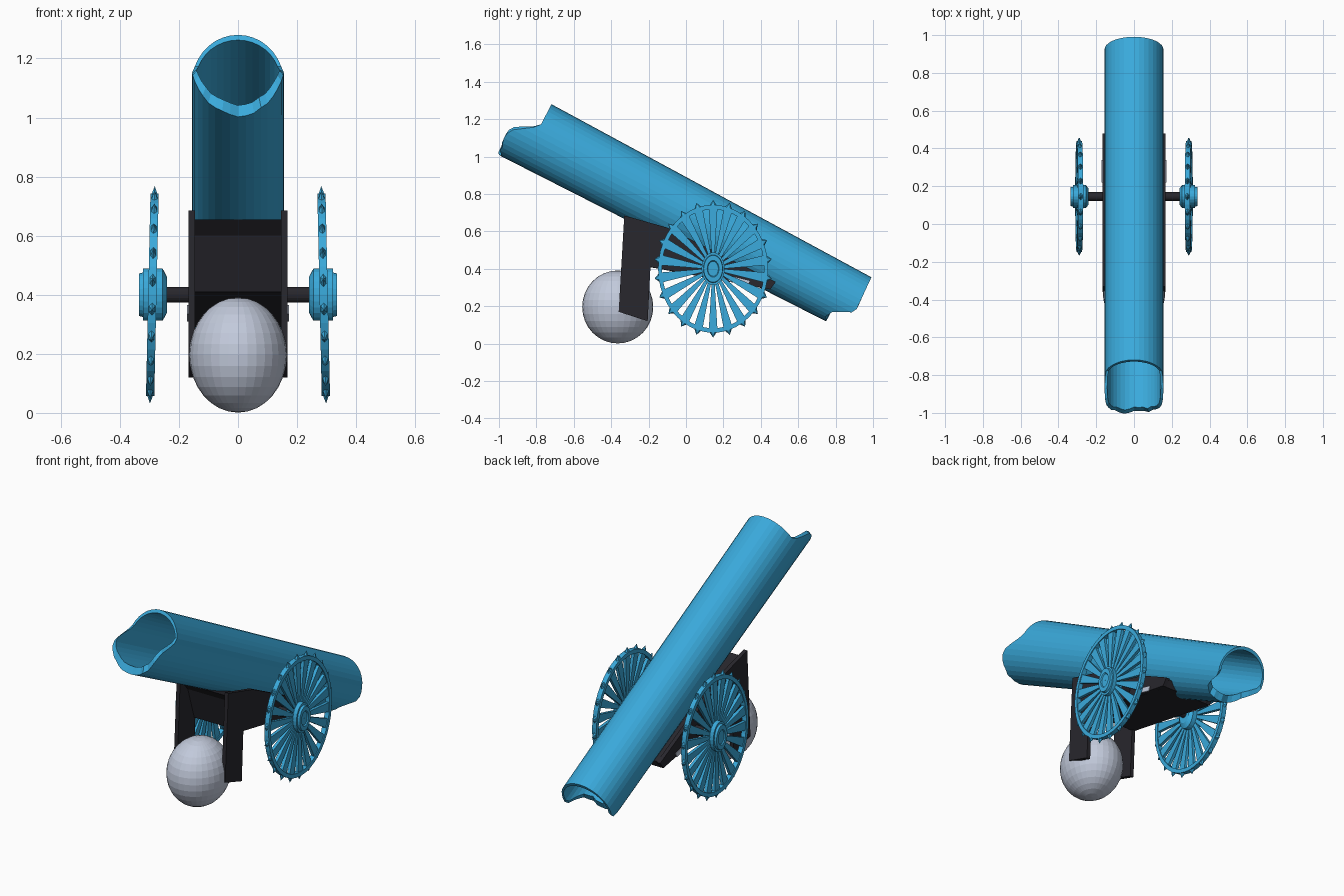
import bpy, bmesh, math, random
from mathutils import Vector

if "Cube" in bpy.data.objects:
    bpy.data.objects.remove(bpy.data.objects["Cube"])
random.seed(4)

def mat(name, c):
    m = bpy.data.materials.new(name)
    m.diffuse_color = (*c, 1)
    m.use_nodes = True
    m.node_tree.nodes["Principled BSDF"].inputs["Base Color"].default_value = m.diffuse_color
    return m

BLUE = mat("sky blue", (0.042, 0.40, 0.71))
BLACK = mat("soft black", (0.021, 0.020, 0.026))
GREY = mat("pale grey", (0.54, 0.59, 0.71))

def finish(bm, name, m):
    bmesh.ops.recalc_face_normals(bm, faces=bm.faces)
    me = bpy.data.meshes.new(name)
    bm.to_mesh(me)
    bm.free()
    me.materials.append(m)
    ob = bpy.data.objects.new(name, me)
    bpy.context.collection.objects.link(ob)
    return ob

def prism(bm, pts, x0, x1):
    """Extrude a (y, z) outline from x0 to x1."""
    a = [bm.verts.new((x0, y, z)) for y, z in pts]
    b = [bm.verts.new((x1, y, z)) for y, z in pts]
    bm.faces.new(a)
    bm.faces.new(b[::-1])
    for i in range(len(pts)):
        j = (i + 1) % len(pts)
        bm.faces.new((a[i], b[i], b[j], a[j]))

def lathe_x(bm, prof, cy, cz, ry, rz, n):
    """Closed (x, r) profile spun round the x axis, with y and z scaling."""
    rings = []
    for k in range(n):
        t = 2 * math.pi * k / n
        rings.append([bm.verts.new((x, cy + r * ry * math.cos(t), cz + r * rz * math.sin(t)))
                      for x, r in prof])
    for k in range(n):
        p, q = rings[k], rings[(k + 1) % n]
        for i in range(len(prof)):
            j = (i + 1) % len(prof)
            bm.faces.new((p[i], p[j], q[j], q[i]))

# Barrel: hollow tube with stepped ends, lip below at the front, above at the back
A, B = Vector((0, -0.805, 1.116)), Vector((0, 0.917, 0.213))
L = (B - A).length
U = (B - A).normalized()
N = Vector((0, -U.z, U.y))

def step(v, pts):
    if v <= pts[0][0]:
        return pts[0][1]
    for (v0, s0), (v1, s1) in zip(pts, pts[1:]):
        if v <= v1:
            return s0 + (s1 - s0) * (v - v0) / (v1 - v0)
    return pts[-1][1]

FRONT = [(-0.19, -0.12), (-0.046, -0.14), (0.05, 0.0)]
BACK = [(-0.145, L - 0.115), (-0.11, L - 0.108), (-0.046, L + 0.01), (0.16, L)]
bm = bmesh.new()
n = 36
loops = []
for k in range(n):
    t = 2 * math.pi * k / n
    sn, cs = math.sin(t), math.cos(t)
    jag = random.uniform(-0.012, 0.012) if sn < -0.4 else 0
    s0 = step(0.185 * sn, FRONT) + jag
    s1 = step(0.16 * sn, BACK) + jag
    def pt(s, inner):
        h = 0.185 - 0.025 * s / L
        if inner:
            return A + U * s + N * ((h - 0.032) * sn + 0.012) + Vector((0.142 * cs, 0, 0))
        return A + U * s + N * (h * sn) + Vector((0.156 * cs, 0, 0))
    loops.append([bm.verts.new(pt(s, i)) for s, i in ((s0, 0), (s1, 0), (s1, 1), (s0, 1))])
for k in range(n):
    p, q = loops[k], loops[(k + 1) % n]
    for i in range(4):
        j = (i + 1) % 4
        bm.faces.new((p[i], p[j], q[j], q[i]))
finish(bm, "barrel", BLUE)

# Carriage: two side cheeks with a front leg each, and a bed between them
CHEEK = [(-0.33, 0.685), (-0.36, 0.17), (-0.205, 0.12), (-0.19, 0.41),
         (0.45, 0.29), (0.48, 0.33), (-0.1, 0.62)]
for side, sx in (("right", 1), ("left", -1)):
    bm = bmesh.new()
    prism(bm, CHEEK, sx * 0.145, sx * 0.168)
    finish(bm, side + "_cheek", BLACK)
bm = bmesh.new()
prism(bm, [(-0.31, 0.655), (-0.26, 0.60), (-0.20, 0.41), (0.45, 0.29), (0.47, 0.33), (-0.1, 0.59)],
      -0.146, 0.146)
finish(bm, "carriage_bed", BLACK)

# Pale side plates behind the wheels
bm = bmesh.new()
for sx in (1, -1):
    prism(bm, [(0.22, 0.365), (0.23, 0.335), (0.33, 0.31), (0.34, 0.335)], sx * 0.165, sx * 0.172)
finish(bm, "side_plates", GREY)

# Wheels: rim, tapered spokes, studs and hub; slightly leaning
CY, CZ, KY, KZ = 0.145, 0.40, 0.86, 1.0
COUNT = 22
bm = bmesh.new()
lathe_x(bm, [(-0.26, 0.001), (-0.26, 0.027), (0.26, 0.027), (0.26, 0.001)], CY, CZ, KY, KZ, 16)
finish(bm, "axle", BLACK)
for side, sx in (("right", 1), ("left", -1)):
    bm = bmesh.new()
    x0, x1 = 0.276, 0.304
    lathe_x(bm, [(x0, 0.318), (x0, 0.342), (x1, 0.342), (x1, 0.318)], CY, CZ, KY, KZ, 44)
    def wp(r, w, t):
        return (CY + KY * (r * math.cos(t) - w * math.sin(t)),
                CZ + KZ * (r * math.sin(t) + w * math.cos(t)))
    for k in range(COUNT):
        t = 2 * math.pi * (k + 0.5) / COUNT
        prism(bm, [wp(0.07, -0.009, t), wp(0.325, -0.027, t),
                   wp(0.325, 0.027, t), wp(0.07, 0.009, t)], x0 + 0.005, x1 - 0.005)
        # stud: small six-sided cone on the rim
        base = []
        for i in range(6):
            a = math.pi * i / 3
            y, z = wp(0.337, 0.024 * math.cos(a), t)
            base.append(bm.verts.new((0.29 + 0.013 * math.sin(a), y, z)))
        tip = bm.verts.new((0.29, *wp(0.368, 0, t)))
        bm.faces.new(base)
        for i in range(6):
            bm.faces.new((base[i], base[(i + 1) % 6], tip))
    for v in bm.verts:
        v.co.x -= 0.022 * (v.co.z - CZ)
        v.co.x *= sx
    finish(bm, side + "_wheel", BLUE)
    bm = bmesh.new()
    lathe_x(bm, [(sx * x, r) for x, r in
                 ((0.24, 0.001), (0.24, 0.06), (0.255, 0.088), (0.322, 0.088), (0.322, 0.075),
                  (0.336, 0.072), (0.336, 0.045), (0.33, 0.04), (0.33, 0.001))],
            CY, CZ, 0.7, 1.0, 24)
    finish(bm, side + "_hub", BLUE)

# Cannon ball resting at the front
bm = bmesh.new()
bmesh.ops.create_uvsphere(bm, u_segments=32, v_segments=16, radius=1)
for v in bm.verts:
    v.co = Vector((v.co.x * 0.165, v.co.y * 0.19 - 0.365, v.co.z * 0.195 + 0.196))
finish(bm, "ball", GREY)
